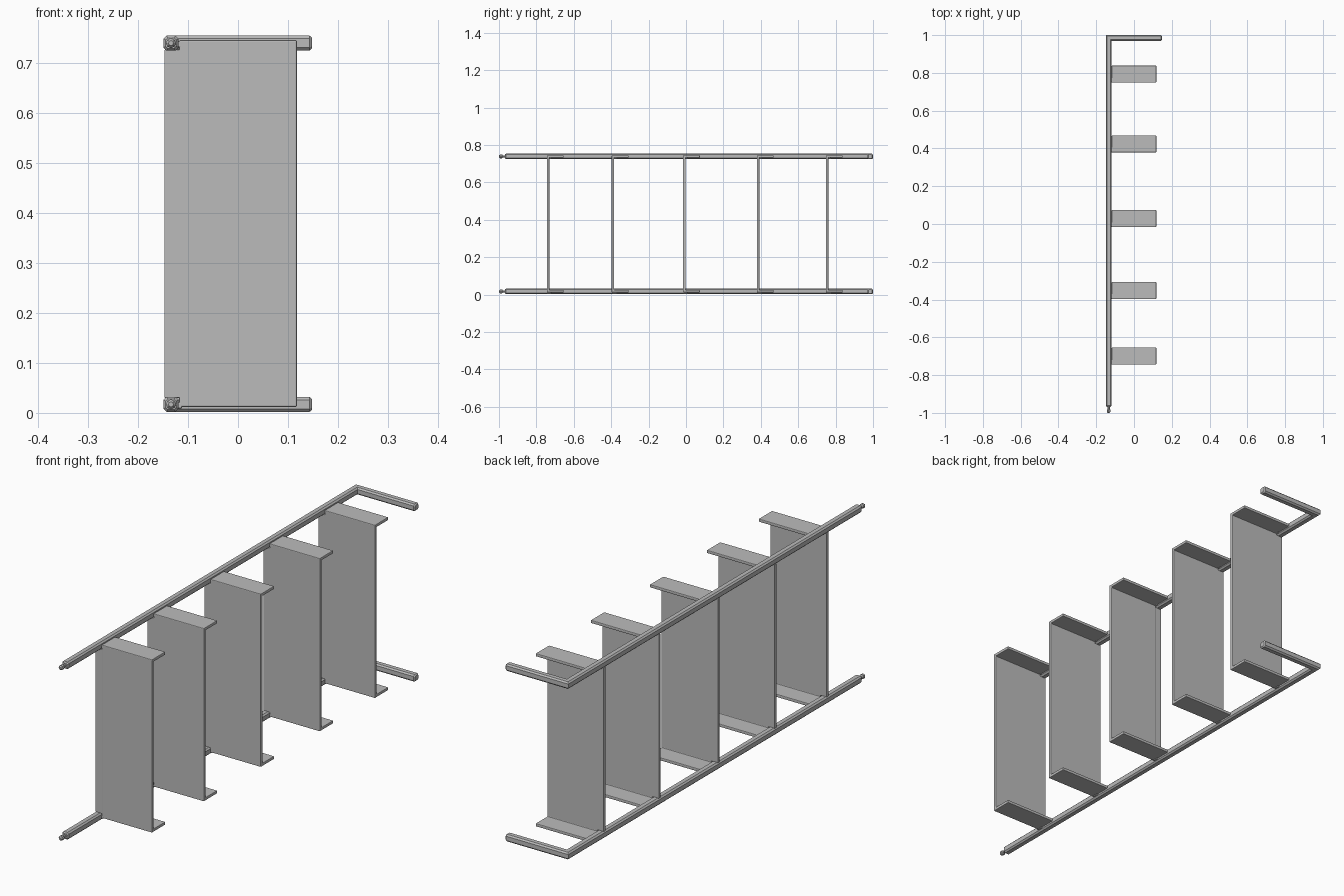
import bpy, bmesh
from mathutils import Vector

cube = bpy.data.objects.get("Cube")
if cube:
    bpy.data.objects.remove(cube, do_unlink=True)

grey = bpy.data.materials.new("grey metal")
grey.use_nodes = True
COLOUR = (0.5, 0.5, 0.5, 1)
grey.diffuse_color = COLOUR
grey.node_tree.nodes["Principled BSDF"].inputs["Base Color"].default_value = COLOUR


def finish(name, bm, bevel=0):
    bmesh.ops.recalc_face_normals(bm, faces=bm.faces)
    mesh = bpy.data.meshes.new(name)
    bm.to_mesh(mesh)
    bm.free()
    mesh.materials.append(grey)
    obj = bpy.data.objects.new(name, mesh)
    bpy.context.collection.objects.link(obj)
    if bevel:
        mod = obj.modifiers.new("soft edges", "BEVEL")
        mod.width, mod.segments, mod.limit_method = bevel, 2, "ANGLE"
    return obj


def skin(bm, rings):
    """Bridge equal rings of points into a closed solid."""
    loops = [[bm.verts.new(p) for p in ring] for ring in rings]
    n = len(loops[0])
    for a, b in zip(loops, loops[1:]):
        for i in range(n):
            j = (i + 1) % n
            bm.faces.new((a[i], a[j], b[j], b[i]))
    bm.faces.new(loops[0])
    bm.faces.new(loops[-1][::-1])


def box(name, lo, hi, bevel=0):
    bm = bmesh.new()
    skin(bm, [[(lo[0], lo[1], z), (hi[0], lo[1], z), (hi[0], hi[1], z), (lo[0], hi[1], z)]
              for z in (lo[2], hi[2])])
    return finish(name, bm, bevel)


HALF, CUT = 0.015, 0.009
RAIL_X, FOOT_Y = -0.134, 0.985


def rail(name, z):
    """Chamfered square tube with a mitred foot."""
    section = [(HALF, CUT), (CUT, HALF), (-CUT, HALF), (-HALF, CUT),
               (-HALF, -CUT), (-CUT, -HALF), (CUT, -HALF), (HALF, -CUT)]
    tip = 0.7
    rings = [
        [(RAIL_X + u * tip, -0.968, z + v * tip) for u, v in section],
        [(RAIL_X + u, -0.962, z + v) for u, v in section],
        [(RAIL_X + u, FOOT_Y - u, z + v) for u, v in section],
        [(0.143, FOOT_Y - u, z + v) for u, v in section],
        [(0.148, FOOT_Y - u * tip, z + v * tip) for u, v in section],
    ]
    bm = bmesh.new()
    skin(bm, rings)
    return finish(name, bm)


def pin(name, z):
    """Turned peg: narrow neck with a rounded knob."""
    profile = [(-0.96, 0.006), (-0.98, 0.006), (-0.983, 0.01),
               (-0.994, 0.01), (-1.0, 0.005)]
    bm = bmesh.new()
    ring = [Vector((1, 0, 0)), Vector((.71, 0, .71)), Vector((0, 0, 1)), Vector((-.71, 0, .71))]
    ring += [-p for p in ring]
    skin(bm, [[Vector((RAIL_X, y, z)) + p * r for p in ring] for y, r in profile])
    return finish(name, bm)


# Side rails with their feet and pegs
for side, z in (("lower", 0.017), ("upper", 0.739)):
    rail(side + "_rail", z)
    pin(side + "_peg", z)
    # Small bracket collars where each shelf meets the rail
    for i, y in enumerate((-0.74, -0.39, -0.01, 0.385, 0.755)):
        box(f"{side}_bracket_{i + 1}", (-0.14, y - 0.004, z - 0.008),
            (-0.112, y + 0.02, z + 0.004), 0.002)

# Shelves: channel-shaped panels with a flange at each end
BOTTOM, TOP, THICK, DEPTH = 0.012, 0.745, 0.013, 0.09
for i, y in enumerate((-0.744, -0.397, -0.016, 0.379, 0.748)):
    profile = [(0, BOTTOM), (DEPTH, BOTTOM), (DEPTH, BOTTOM + THICK),
               (THICK, BOTTOM + THICK), (THICK, TOP - THICK),
               (DEPTH, TOP - THICK), (DEPTH, TOP), (0, TOP)]
    bm = bmesh.new()
    skin(bm, [[(x, y + d, z) for d, z in profile] for x in (-0.118, 0.118)])
    finish(f"shelf_{i + 1}", bm, 0.003)
    # Back edge of the panel, running between the rails
    box(f"shelf_back_edge_{i + 1}", (-0.147, y, 0.03),
        (-0.114, y + THICK, 0.726), 0.002)
